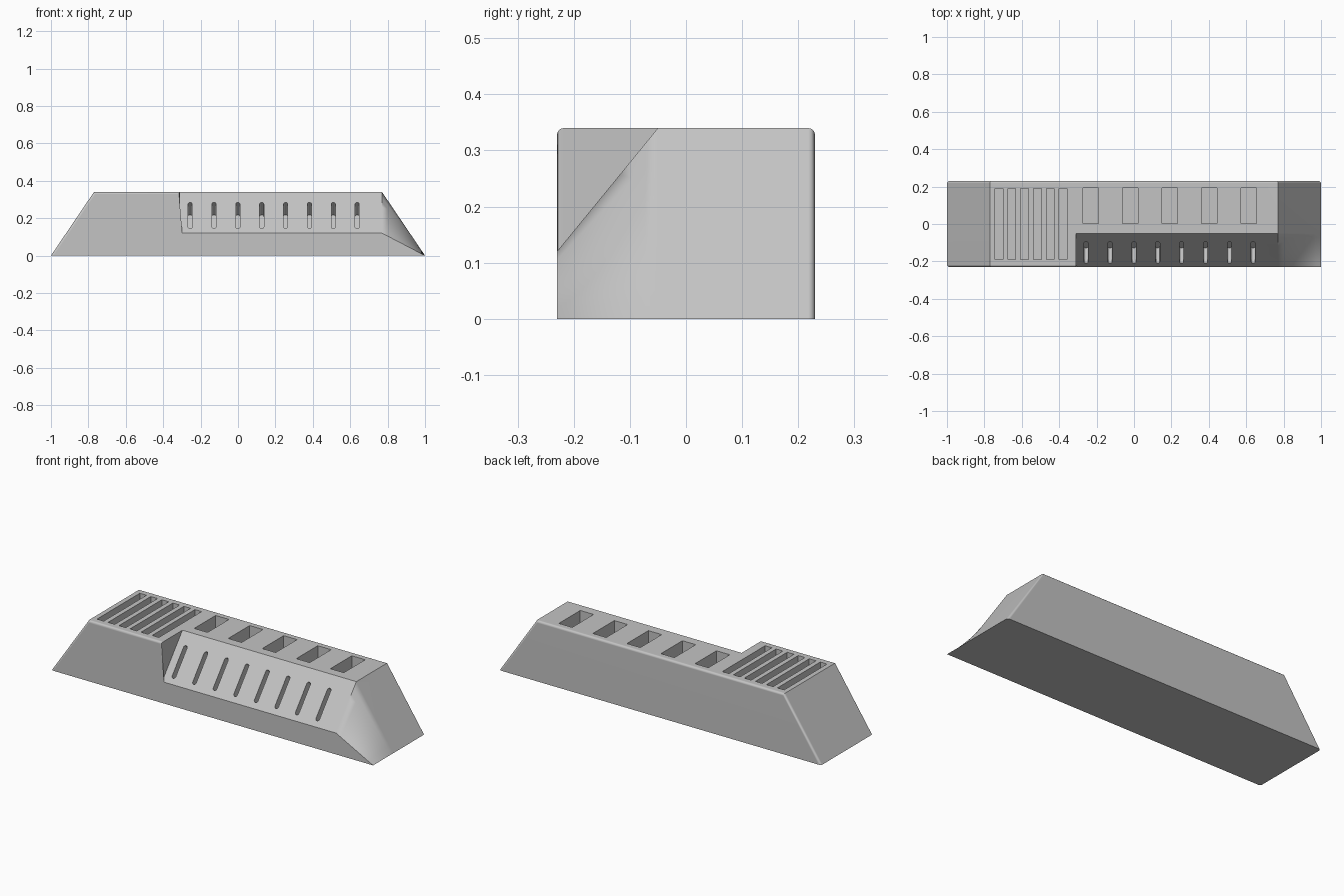
import bpy, bmesh, math
from mathutils import Vector, Matrix

cube = bpy.data.objects.get("Cube")
if cube:
    bpy.data.objects.remove(cube, do_unlink=True)

W, H = 0.23, 0.34          # half depth, height
TOP, STEP = 0.77, -0.31    # half length of the top, start of the sloped recess
RY, RZ = -0.05, 0.12       # upper edge (y) and lower edge (z) of the slope

grey = bpy.data.materials.new("light_grey")
grey.use_nodes = True
grey.diffuse_color = (0.55, 0.55, 0.55, 1)
bsdf = grey.node_tree.nodes["Principled BSDF"]
bsdf.inputs["Base Color"].default_value = grey.diffuse_color
bsdf.inputs["Roughness"].default_value = 0.6


def make_object(name, bm):
    bmesh.ops.recalc_face_normals(bm, faces=bm.faces)
    mesh = bpy.data.meshes.new(name)
    bm.to_mesh(mesh)
    bm.free()
    mesh.materials.append(grey)
    ob = bpy.data.objects.new(name, mesh)
    bpy.context.collection.objects.link(ob)
    return ob


# Body: tapered block with a sloped recess along the front
bm = bmesh.new()
a, b, c, d = [bm.verts.new(p) for p in ((-1, -W, 0), (1, -W, 0), (1, W, 0), (-1, W, 0))]
e, f, g = [bm.verts.new(p) for p in ((-TOP, -W, H), (STEP, -W, H), (STEP, RY, H))]
h, i, j = [bm.verts.new(p) for p in ((TOP, RY, H), (TOP, W, H), (-TOP, W, H))]
k, l = [bm.verts.new(p) for p in ((STEP, -W, RZ), (TOP, -W, RZ))]
m = bm.verts.new((1, RY, 0))

# Twisted corner patch blending the slope into the end face
N = 8
corners = {(0, 0): l, (N, 0): h, (0, N): b, (N, N): m}
grid = {}
for u in range(N + 1):
    for v in range(N + 1):
        upper = l.co.lerp(h.co, u / N)
        lower = b.co.lerp(m.co, u / N)
        grid[u, v] = corners.get((u, v)) or bm.verts.new(upper.lerp(lower, v / N))
for u in range(N):
    for v in range(N):
        bm.faces.new((grid[u, v], grid[u, v + 1], grid[u + 1, v + 1], grid[u + 1, v]))

upper_edge = [grid[u, 0] for u in range(N + 1)]       # slope side
lower_edge = [grid[u, N] for u in range(N + 1)]       # floor side
front_edge = [grid[0, v] for v in range(N + 1)]       # front side
end_edge = [grid[N, v] for v in range(N + 1)]         # end side

for loop in (
    [e, f, g, h, i, j],                               # top
    [a, d, c] + lower_edge[::-1],                     # underside
    [c, d, j, i],                                     # back
    [d, a, e, j],                                     # right end
    [a] + front_edge[::-1] + [k, f, e],               # front
    [f, k, g],                                        # step wall
    [k] + upper_edge + [g],                           # slope
    end_edge + [c, i],                                # left end
):
    bm.faces.new(loop)

# Softened outer edges
soft = [bm.edges.get(p) for p in ((i, j), (c, i), (d, j), (a, e), (e, f), (f, k))]
bmesh.ops.bevel(bm, geom=soft, offset=0.012, segments=3, profile=0.5, affect='EDGES')
body = make_object("organizer_body", bm)

# Cutters for the long slots and square pockets in the top
DEPTH = 0.2
bm = bmesh.new()


def add_box(x, y, sx, sy):
    mat = Matrix.Translation((x, y, H)) @ Matrix.Diagonal((sx, sy, 2 * DEPTH, 1))
    bmesh.ops.create_cube(bm, size=1, matrix=mat)


for n in range(6):
    add_box(-0.722 + n * 0.0685, 0, 0.042, 0.38)
for n in range(5):
    add_box(-0.232 + n * 0.2115, 0.097, 0.083, 0.19)
top_cutter = make_object("top_slot_cutter", bm)

# Cutters for the round-ended slots, square to the slope
bm = bmesh.new()
up = Vector((0, RY + W, H - RZ)).normalized()
out = Vector((1, 0, 0)).cross(up)
RAD, HALF, DEEP = 0.011, 0.09, 0.105
for n in range(8):
    mid = Vector((-0.256 + n * 0.1276, 0, 0.215))
    mid.y = -W + (mid.z - RZ) * (RY + W) / (H - RZ)
    ring = []
    for end in (1, -1):
        for s in range(9):
            t = math.pi * s / 8
            ring.append(mid - out * DEEP + Vector((end * RAD * math.cos(t), 0, 0))
                        + up * end * (HALF - RAD + RAD * math.sin(t)))
    base = bm.faces.new([bm.verts.new(p) for p in ring])
    ext = bmesh.ops.extrude_face_region(bm, geom=[base], use_keep_orig=True)
    verts = [x for x in ext["geom"] if isinstance(x, bmesh.types.BMVert)]
    bmesh.ops.translate(bm, verts=verts, vec=out * (DEEP + 0.04))
slope_cutter = make_object("slope_slot_cutter", bm)

# Cut the slots, then shade
bpy.ops.object.select_all(action='DESELECT')
bpy.context.view_layer.objects.active = body
body.select_set(True)
for cutter in (top_cutter, slope_cutter):
    cutter.hide_render = True
    mod = body.modifiers.new("cut", 'BOOLEAN')
    mod.operation = 'DIFFERENCE'
    mod.solver = 'EXACT'
    mod.object = cutter
    bpy.ops.object.modifier_apply(modifier=mod.name)
    bpy.data.objects.remove(cutter, do_unlink=True)
bpy.ops.object.shade_smooth_by_angle(angle=math.radians(35))
weighted = body.modifiers.new("flat_faces", 'WEIGHTED_NORMAL')
weighted.keep_sharp = True
